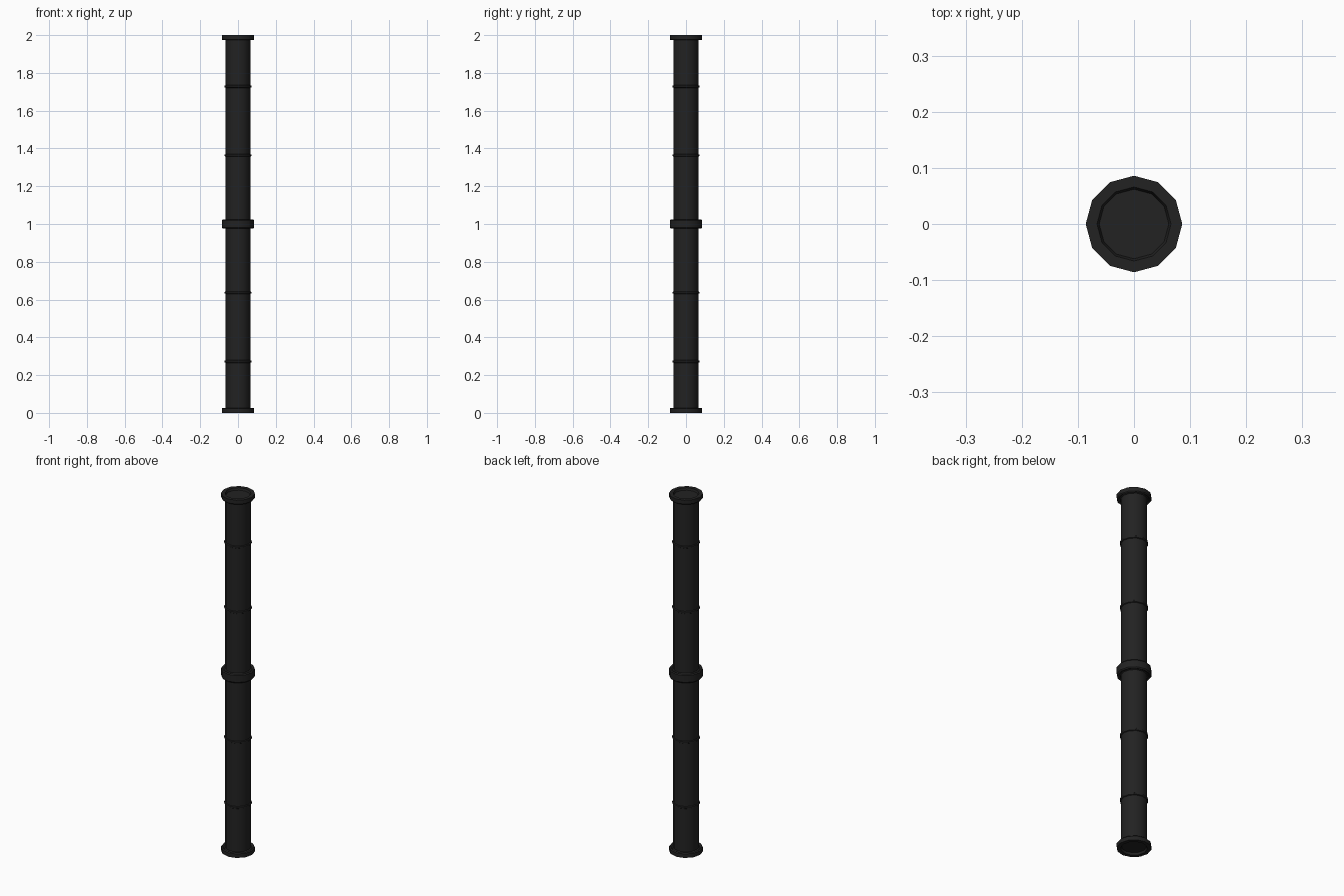
import bpy, bmesh, math

if "Cube" in bpy.data.objects:
    bpy.data.objects.remove(bpy.data.objects["Cube"])

SIDES = 12
mat = bpy.data.materials.new("dark iron")
mat.diffuse_color = (0.016, 0.016, 0.016, 1)
mat.use_nodes = True
mat.node_tree.nodes["Principled BSDF"].inputs["Base Color"].default_value = mat.diffuse_color


def lathe(name, profile, smooth=True):
    """Revolve (radius, z) points about z; radius 0 makes a pole."""
    bm = bmesh.new()
    rings = []
    for r, z in profile:
        if r == 0:
            rings.append([bm.verts.new((0, 0, z))] * SIDES)
        else:
            rings.append([bm.verts.new((r * math.cos(i * math.tau / SIDES),
                                        r * math.sin(i * math.tau / SIDES), z))
                          for i in range(SIDES)])
    for a, b in zip(rings, rings[1:]):
        for i in range(SIDES):
            j = (i + 1) % SIDES
            vs = list(dict.fromkeys([a[i], a[j], b[j], b[i]]))
            bm.faces.new(vs)
    bmesh.ops.recalc_face_normals(bm, faces=bm.faces[:])
    me = bpy.data.meshes.new(name)
    bm.to_mesh(me)
    bm.free()
    ob = bpy.data.objects.new(name, me)
    me.materials.append(mat)
    bpy.context.collection.objects.link(ob)
    if smooth:
        bpy.context.view_layer.objects.active = ob
        ob.select_set(True)
        bpy.ops.object.shade_smooth_by_angle(angle=math.radians(35))
        ob.select_set(False)
    return ob


R, F = 0.066, 0.086     # pipe and flange radius

# Pipe with end flanges and shallow recessed ends
lower = [(0, 0.012), (0.062, 0.012), (0.066, 0), (F, 0), (F, 0.022),
         (0.081, 0.027), (0.072, 0.021), (R, 0.024)]
lathe("pipe", lower + [(r, 2 - z) for r, z in reversed(lower)])

# Middle coupling
half = [(R, 0.976), (0.072, 0.979), (0.081, 0.975), (F, 0.981)]
lathe("middle_coupling", half + [(r, 2 - z) for r, z in reversed(half)])

# Thin seam rings
for n, z in enumerate((0.272, 0.637, 1.363, 1.728)):
    lathe(f"seam_ring_{n + 1}", [(R - 0.002, z - 0.008), (0.0705, z - 0.004),
                                 (0.0705, z + 0.004), (R - 0.002, z + 0.008)])
